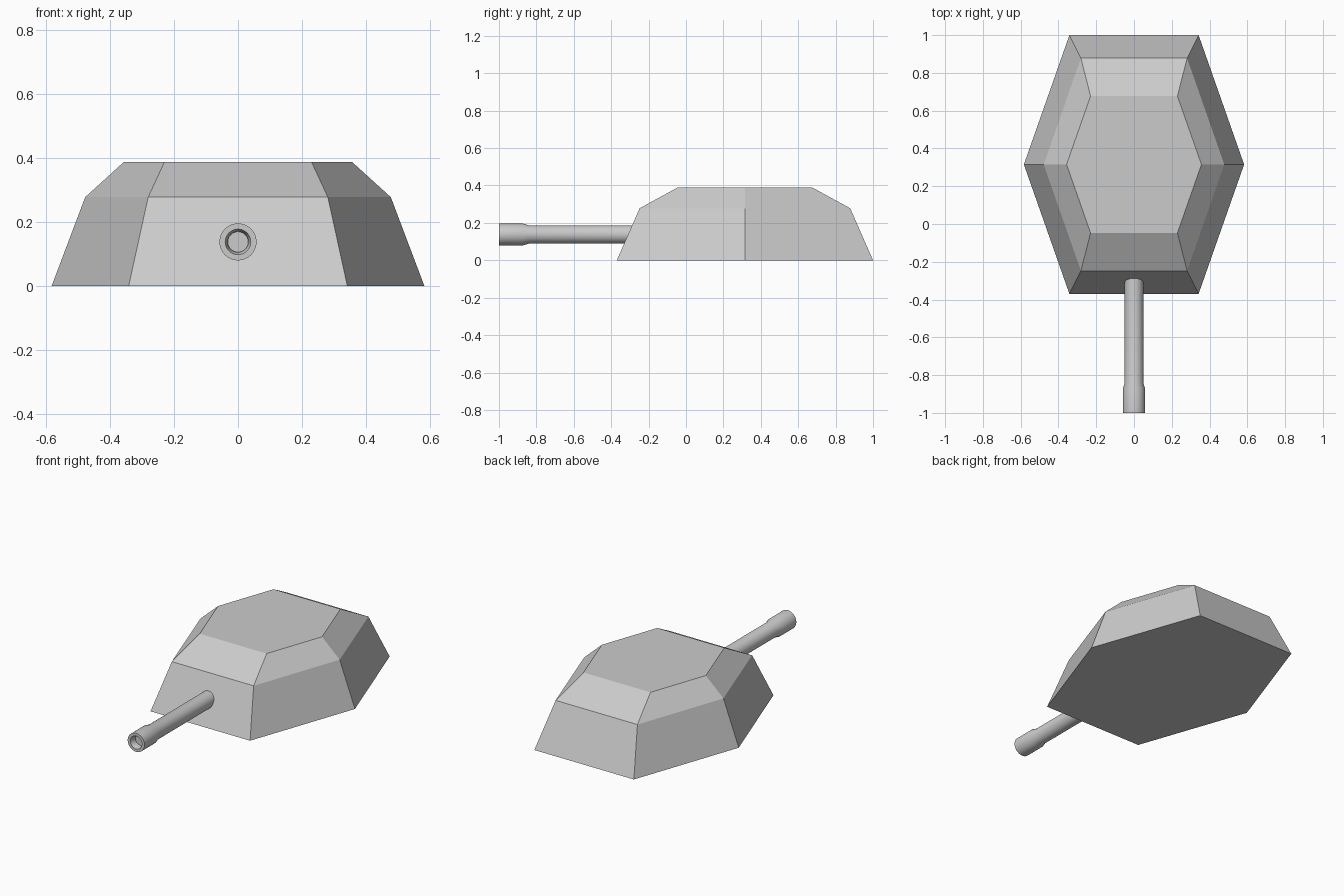
import bpy, bmesh, math

if "Cube" in bpy.data.objects:
    bpy.data.objects.remove(bpy.data.objects["Cube"])


def make_object(name, bm):
    bmesh.ops.recalc_face_normals(bm, faces=bm.faces)
    mesh = bpy.data.meshes.new(name)
    bm.to_mesh(mesh)
    bm.free()
    obj = bpy.data.objects.new(name, mesh)
    bpy.context.collection.objects.link(obj)
    return obj


def loft(name, rings):
    """Join equal-sized closed rings of points and cap both ends."""
    bm = bmesh.new()
    loops = [[bm.verts.new(p) for p in ring] for ring in rings]
    n = len(loops[0])
    for a, b in zip(loops, loops[1:]):
        for i in range(n):
            j = (i + 1) % n
            bm.faces.new((a[i], a[j], b[j], b[i]))
    bm.faces.new(loops[0])
    bm.faces.new(loops[-1])
    return make_object(name, bm)


# Turret shell: stacked elongated hexagons
CY = 0.315


def hexagon(z, end_x, side_x, half_y):
    return [(-end_x, CY - half_y, z), (end_x, CY - half_y, z), (side_x, CY, z),
            (end_x, CY + half_y, z), (-end_x, CY + half_y, z), (-side_x, CY, z)]


loft("turret_shell", [
    hexagon(0.0, 0.342, 0.583, 0.685),
    hexagon(0.278, 0.281, 0.478, 0.563),
    hexagon(0.388, 0.23, 0.357, 0.362),
])

# Gun barrel: round profile (y, radius) with thicker muzzle and recessed bore
SIDES, CZ = 32, 0.138


def circle(y, r):
    return [(r * math.cos(2 * math.pi * i / SIDES), y,
             CZ + r * math.sin(2 * math.pi * i / SIDES)) for i in range(SIDES)]


profile = [(-0.25, 0.049), (-0.84, 0.049), (-0.87, 0.058), (-1.0, 0.058),
           (-1.0, 0.040), (-0.975, 0.032), (-0.96, 0.032)]
barrel = loft("gun_barrel", [circle(y, r) for y, r in profile])
bpy.context.view_layer.objects.active = barrel
barrel.select_set(True)
bpy.ops.object.shade_smooth_by_angle(angle=math.radians(30))
